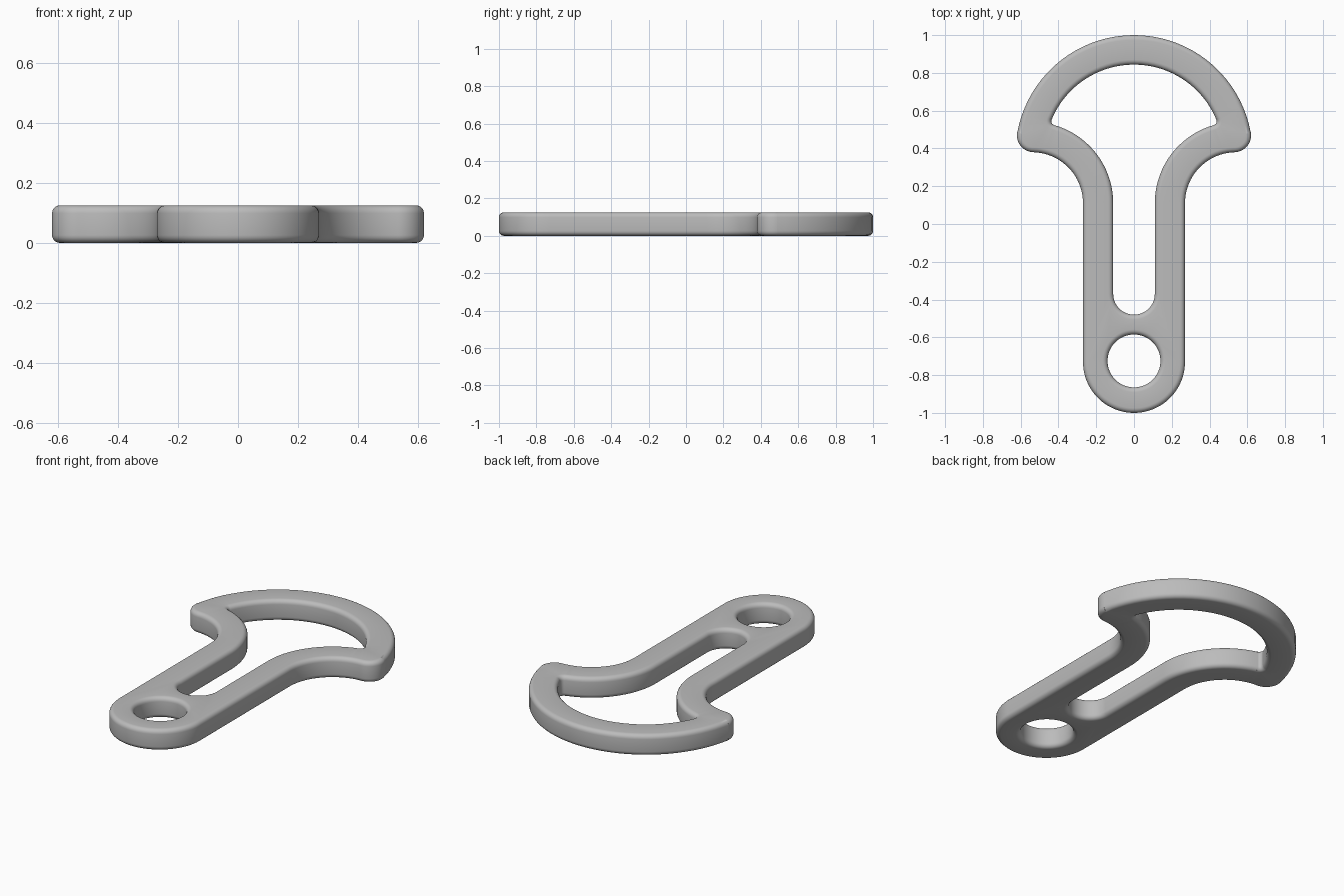
import bpy, bmesh
from math import sin, cos, radians, pi, hypot

cube = bpy.data.objects.get("Cube")
if cube:
    bpy.data.objects.remove(cube, do_unlink=True)

THICK, ROUND, STEPS = 0.125, 0.026, 5

grey = bpy.data.materials.new("grey")
grey.use_nodes = True
grey.diffuse_color = (0.5, 0.5, 0.5, 1)
grey.node_tree.nodes["Principled BSDF"].inputs["Base Color"].default_value = (0.5, 0.5, 0.5, 1)

# Right halves of the outlines as arcs: centre x, centre y, radius,
# start and end angle, growth of the radius per unit of edge rounding
BODY = [(0, -0.73, 0.27, -90, 0, -1),         # round handle end
        (0.54, 0.11, 0.27, 180, 91.6, 1),     # flare under the head
        (0.53, 0.47, 0.09, -88.4, 10.5, -1),  # blunt head corner
        (0, 0.372, 0.628, 10.5, 90, -1)]      # head crown
SLOT = [(0, -0.37, 0.11, -90, 0, 1),
        (0.54, 0.11, 0.43, 180, 105.7, -1),
        (0.418, 0.544, 0.02, -74.3, 22.4, 1),
        (0, 0.372, 0.472, 22.4, 90, 1)]
HOLE = [(0, -0.725, 0.14, -90, 90, 1)]


def outline(arcs, inset):
    """Closed mirrored outline, moved into the material by inset."""
    half = []
    for cx, cy, r, a0, a1, grow in arcs:
        n = max(8, int(abs(a1 - a0) / 4))
        for i in range(n + 1):
            a = radians(a0 + (a1 - a0) * i / n)
            rr = r + grow * inset
            half.append((cx + rr * cos(a), cy + rr * sin(a)))
    return half + [(-x, y) for x, y in reversed(half[1:-1])]


# Rounded edge section as (inset, height) pairs from bottom to top
lower = [(ROUND * (1 - sin(t)), ROUND * (1 - cos(t)))
         for t in (pi / 2 * i / STEPS for i in range(STEPS + 1))]
section = lower + [(d, THICK - z) for d, z in reversed(lower)]

bm = bmesh.new()
bottom_edges, top_edges = [], []
for arcs in (BODY, SLOT, HOLE):
    rings = [[bm.verts.new((x, y, z)) for x, y in outline(arcs, d)] for d, z in section]
    n = len(rings[0])
    for a, b in zip(rings, rings[1:]):
        for i in range(n):
            j = (i + 1) % n
            bm.faces.new((a[i], a[j], b[j], b[i])).smooth = True
    for ring, edges in ((rings[0], bottom_edges), (rings[-1], top_edges)):
        edges += [bm.edges.get((ring[i], ring[(i + 1) % n])) for i in range(n)]

# Flat top and bottom with the openings left free
for edges, side in ((bottom_edges, -1), (top_edges, 1)):
    bmesh.ops.triangle_fill(bm, edges=edges, use_beauty=True, normal=(0, 0, side))
bmesh.ops.remove_doubles(bm, verts=bm.verts, dist=0.0002)
bmesh.ops.recalc_face_normals(bm, faces=bm.faces)

mesh = bpy.data.meshes.new("handle_plate")
bm.to_mesh(mesh)
bm.free()
mesh.materials.append(grey)
plate = bpy.data.objects.new("handle_plate", mesh)
bpy.context.collection.objects.link(plate)
bpy.context.view_layer.objects.active = plate
plate.select_set(True)
bpy.ops.object.shade_smooth_by_angle(angle=radians(35))
